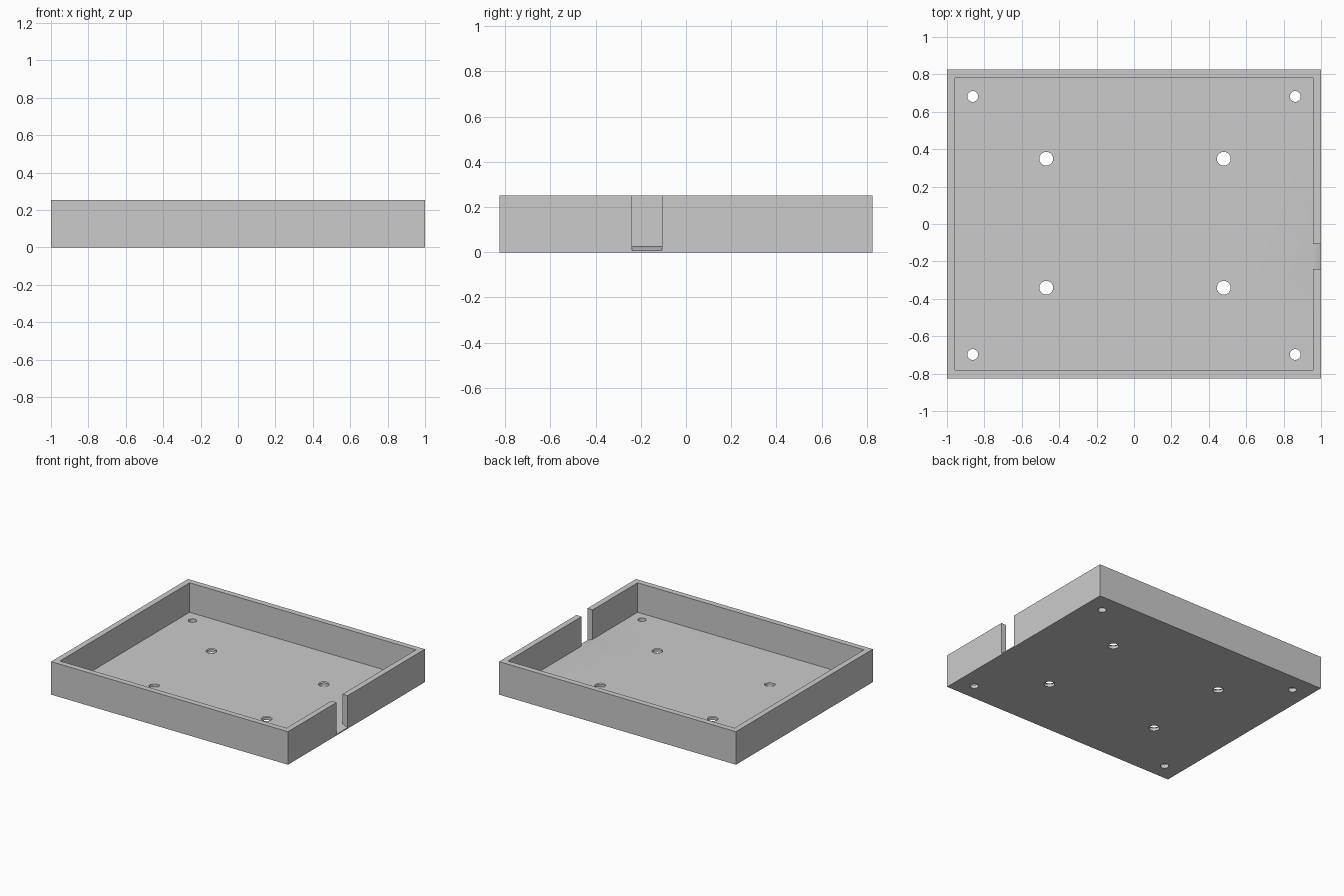
import bpy, bmesh
from math import radians
from mathutils import Matrix

cube = bpy.data.objects.get("Cube")
if cube:
    bpy.data.objects.remove(cube, do_unlink=True)

LENGTH, WIDTH, HEIGHT = 2.0, 1.65, 0.252
WALL, FLOOR = 0.044, 0.027

grey = bpy.data.materials.new("plain_grey")
grey.use_nodes = True
grey.diffuse_color = (0.6, 0.6, 0.6, 1)
grey.node_tree.nodes["Principled BSDF"].inputs["Base Color"].default_value = (0.6, 0.6, 0.6, 1)


def add_object(name, bm):
    bmesh.ops.recalc_face_normals(bm, faces=bm.faces)
    mesh = bpy.data.meshes.new(name)
    bm.to_mesh(mesh)
    bm.free()
    mesh.materials.append(grey)
    obj = bpy.data.objects.new(name, mesh)
    bpy.context.collection.objects.link(obj)
    return obj


def block(name, length, width, bottom, top):
    bm = bmesh.new()
    bmesh.ops.create_cube(bm, size=1, matrix=Matrix.Translation((0, 0, (bottom + top) / 2))
                          @ Matrix.Diagonal((length, width, top - bottom, 1)))
    return add_object(name, bm)


def prism(name, profile, y0, y1):
    """Extrude an x-z profile along y."""
    bm = bmesh.new()
    face = bm.faces.new([bm.verts.new((x, y0, z)) for x, z in profile])
    ext = bmesh.ops.extrude_face_region(bm, geom=[face])["geom"]
    bmesh.ops.translate(bm, vec=(0, y1 - y0, 0),
                        verts=[v for v in ext if isinstance(v, bmesh.types.BMVert)])
    return add_object(name, bm)


def cone(name, x, y, r_low, r_high, bottom, top):
    bm = bmesh.new()
    bmesh.ops.create_cone(bm, cap_ends=True, segments=32, radius1=r_low, radius2=r_high,
                          depth=top - bottom,
                          matrix=Matrix.Translation((x, y, (bottom + top) / 2)))
    return add_object(name, bm)


def cut(target, cutter):
    bpy.context.view_layer.objects.active = target
    mod = target.modifiers.new("cut", "BOOLEAN")
    mod.operation, mod.solver, mod.object = "DIFFERENCE", "EXACT", cutter
    bpy.ops.object.modifier_apply(modifier=mod.name)
    bpy.data.objects.remove(cutter, do_unlink=True)


# Open tray: solid block with the inside hollowed out
tray = block("tray", LENGTH, WIDTH, 0, HEIGHT)
cut(tray, block("cavity", LENGTH - 2 * WALL, WIDTH - 2 * WALL, FLOOR, HEIGHT + 0.1))

# Cable slot in the side wall, with a sill sloping down to the outside
slope = 0.4
start, end = 0.94, 1.02
sill = [(x, FLOOR - slope * (x - 0.954)) for x in (start, end)]
cut(tray, prism("slot", sill + [(end, 0.4), (start, 0.4)], -0.24, -0.106))

# Corner screw holes
for x in (-0.862, 0.862):
    for y in (-0.698, 0.682):
        cut(tray, cone("corner_hole", x, y, 0.029, 0.029, -0.05, 0.1))

# Mounting holes with a shallow flare at the floor surface
for x in (-0.469, 0.48):
    for y in (-0.341, 0.349):
        cut(tray, cone("mount_hole", x, y, 0.037, 0.037, -0.05, 0.1))
        cut(tray, cone("mount_flare", x, y, 0.03, 0.048, FLOOR - 0.009, FLOOR))

# Smooth hole walls, crisp box edges
bpy.ops.object.select_all(action="DESELECT")
tray.select_set(True)
bpy.context.view_layer.objects.active = tray
bpy.ops.object.shade_smooth_by_angle(angle=radians(30))
